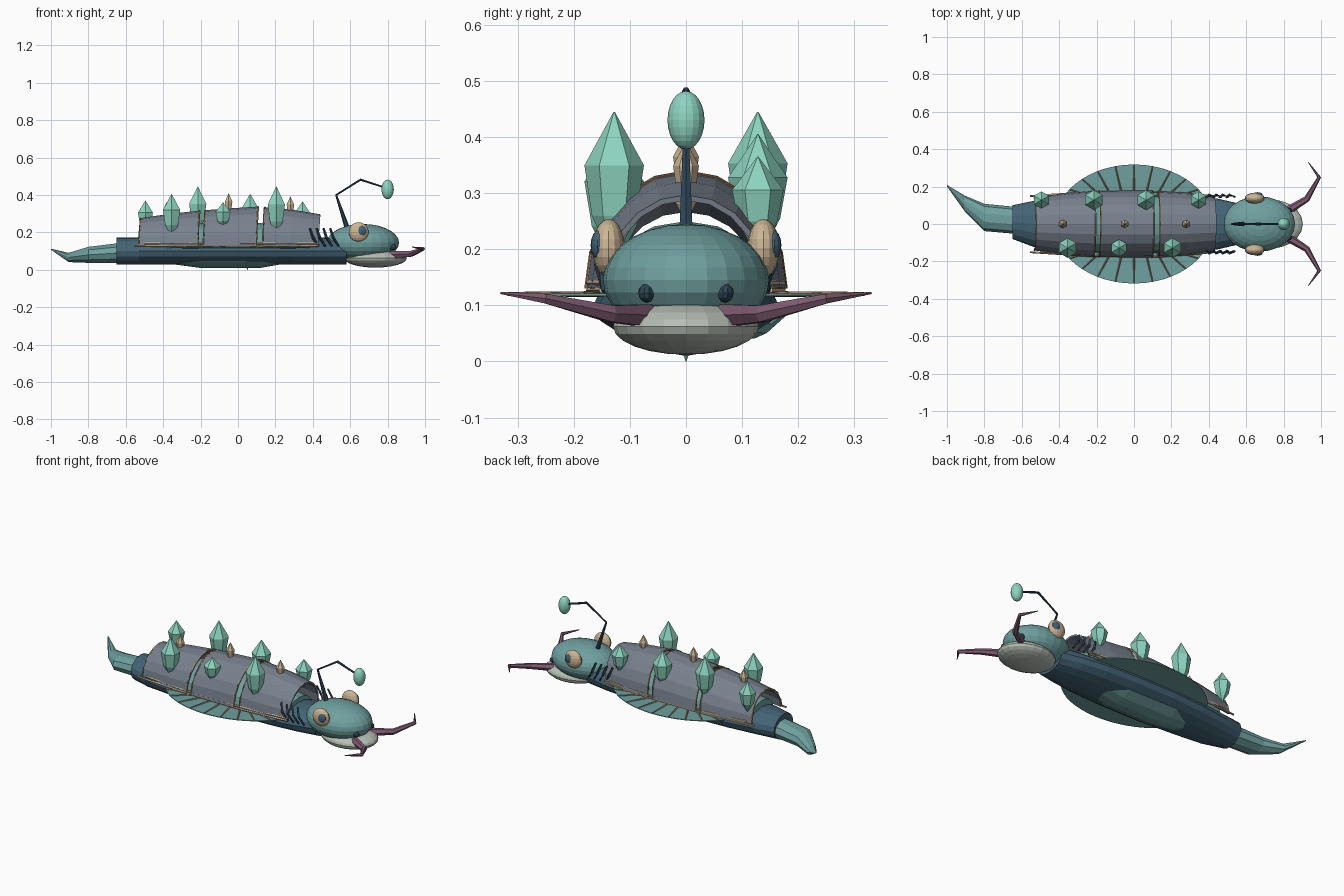
import bpy, bmesh, math
from mathutils import Vector, Matrix

if "Cube" in bpy.data.objects:
    bpy.data.objects.remove(bpy.data.objects["Cube"])


def material(name, r, g, b):
    m = bpy.data.materials.new(name)
    lin = [((c / 255 + 0.055) / 1.055) ** 2.4 for c in (r, g, b)]
    m.diffuse_color = (*lin, 1)
    m.use_nodes = True
    m.node_tree.nodes["Principled BSDF"].inputs["Base Color"].default_value = m.diffuse_color
    return m


SLATE = material("slate_blue", 68, 100, 118)
TEAL = material("teal_skin", 112, 160, 160)
MINT = material("mint_crystal", 142, 212, 192)
GREY = material("shell_grey", 120, 129, 142)
TAN = material("bone_tan", 205, 182, 150)
PALE = material("pale_jaw", 182, 190, 180)
MAUVE = material("mauve_barbel", 128, 92, 114)
NAVY = material("dark_navy", 46, 68, 86)
BROWN = material("rib_brown", 160, 132, 102)


def make(name, bm, mat):
    bmesh.ops.recalc_face_normals(bm, faces=bm.faces)
    me = bpy.data.meshes.new(name)
    bm.to_mesh(me)
    bm.free()
    me.materials.append(mat)
    ob = bpy.data.objects.new(name, me)
    bpy.context.collection.objects.link(ob)
    return ob


def loft(name, rings, mat, closed=True, caps=True):
    bm = bmesh.new()
    vs = [[bm.verts.new(p) for p in ring] for ring in rings]
    n = len(rings[0])
    for a, b in zip(vs, vs[1:]):
        for i in range(n if closed else n - 1):
            j = (i + 1) % n
            bm.faces.new((a[i], a[j], b[j], b[i]))
    if caps and closed:
        bm.faces.new(vs[0])
        bm.faces.new(vs[-1])
    return make(name, bm, mat)


def ring_x(x, y, z, ry, rz, n=16):
    return [(x, y + ry * math.cos(2 * math.pi * i / n), z + rz * math.sin(2 * math.pi * i / n))
            for i in range(n)]


def tube(name, path, radii, mat, n=6):
    pts = [Vector(p) for p in path]
    rings = []
    for i, p in enumerate(pts):
        d = (pts[min(i + 1, len(pts) - 1)] - pts[max(i - 1, 0)]).normalized()
        ref = Vector((0, 0, 1)) if abs(d.z) < 0.9 else Vector((0, 1, 0))
        u = d.cross(ref).normalized()
        v = u.cross(d)
        rings.append([p + radii[i] * (u * math.cos(2 * math.pi * k / n) + v * math.sin(2 * math.pi * k / n))
                      for k in range(n)])
    return loft(name, rings, mat)


def ball(name, c, r, mat, seg=20, rings=12):
    bm = bmesh.new()
    bmesh.ops.create_uvsphere(bm, u_segments=seg, v_segments=rings, radius=1,
                              matrix=Matrix.Translation(c) @ Matrix.Diagonal((*r, 1)))
    return make(name, bm, mat)


def crystal(name, x, y, z0, z1, r, mat):
    h = z1 - z0
    prof = [(0, 0.03), (0.3, 0.75), (0.64, 1), (1, 0.02)]
    loft(name, [[(x + r * w * math.sin(k * math.pi / 3), y + r * w * math.cos(k * math.pi / 3), z0 + h * t)
                 for k in range(6)] for t, w in prof], mat)


def interp(table, x):
    for (x0, *a), (x1, *b) in zip(table, table[1:]):
        if x <= x1:
            t = (x - x0) / (x1 - x0)
            return [p + (q - p) * t for p, q in zip(a, b)]
    return table[-1][1:]


# Long flattened body
BODY = [(-0.65, 0.09), (-0.53, 0.125), (-0.35, 0.15), (-0.15, 0.163), (0.1, 0.165), (0.3, 0.155),
        (0.45, 0.135), (0.58, 0.105)]
loft("body", [ring_x(x, 0.01 if x < -0.6 else 0, 0.1, w, 0.072) for x, w in BODY], SLATE)

# Soft back under the shell plates
loft("soft_back", [ring_x(x, 0, 0.13, w, h) for x, w, h in
                   [(-0.5, 0.11, 0.08), (-0.2, 0.148, 0.12), (0.12, 0.148, 0.12), (0.4, 0.12, 0.07)]], TEAL)

# Curved tail
loft("tail", [ring_x(*s, n=10) for s in
              [(-0.64, 0.02, 0.09, 0.072, 0.055), (-0.8, 0.035, 0.08, 0.073, 0.045),
               (-0.905, 0.11, 0.066, 0.042, 0.026), (-1.0, 0.205, 0.11, 0.004, 0.003)]], TEAL)

# Overlapping arched shell plates: x, half width, top height
SHELL = [(-0.53, 0.135, 0.27), (-0.36, 0.16, 0.295), (-0.2, 0.172, 0.312), (0.1, 0.174, 0.334),
         (0.28, 0.165, 0.318), (0.44, 0.142, 0.292)]


def arch(x, grow=0.0, n=10):
    w, top = interp(SHELL, x)
    return [(x - 0.012 * (1 - math.sin(math.pi * i / n)), (w + grow) * math.cos(math.pi * i / n),
             0.13 + (top + grow - 0.13) * math.sin(math.pi * i / n)) for i in range(n + 1)]


for k, (a, b) in enumerate([(-0.52, -0.205), (-0.175, 0.108), (0.142, 0.44)]):
    plate = loft(f"shell_plate_{k}", [arch(a + (b - a) * t / 2) for t in range(3)], GREY, closed=False)
    sol = plate.modifiers.new("thickness", "SOLIDIFY")
    sol.thickness = 0.01
    sol.offset = 0
    # Bone trim along the plate edge
    for e in ((a, b) if k < 2 else (a,)):
        tube(f"shell_trim_{k}", arch(e, 0.003), [0.005] * 11, BROWN, 5)

# Crystals in two staggered rows
for k, (x, z0, z1) in enumerate([(-0.495, 0.19, 0.37), (-0.355, 0.17, 0.405), (-0.215, 0.19, 0.445),
                                 (-0.08, 0.22, 0.36), (0.065, 0.19, 0.405), (0.205, 0.18, 0.445),
                                 (0.345, 0.2, 0.365)]):
    r = 0.053 if z1 > 0.4 else 0.046
    crystal(f"crystal_{k}", x, 0.128 if k % 2 == 0 else -0.128, z0, z1, r, MINT)

# Spine knobs
for x, top in [(-0.38, 0.365), (-0.05, 0.408), (0.28, 0.392)]:
    crystal("spine_knob", x, 0, top - 0.12, top, 0.023, TAN)

# Head, lower jaw and belly spike
ball("head", (0.668, 0, 0.145), (0.193, 0.148, 0.1), TEAL, 24, 14)
ball("lower_jaw", (0.735, 0, 0.062), (0.168, 0.13, 0.05), PALE, 20, 12)
tube("belly_spike", [(0.05, 0, 0.04), (0.05, 0, 0)], [0.016, 0.001], MINT)

# Head stalk with its lure
tube("lure_stalk", [(0.585, 0, 0.22), (0.525, 0, 0.4), (0.655, 0, 0.482), (0.8, 0, 0.435)],
     [0.014, 0.006, 0.007, 0.005], NAVY)
ball("lure", (0.8, 0, 0.43), (0.033, 0.033, 0.052), MINT, 16, 12)

for s in (1, -1):
    # Eyes and nostrils
    ball("eye", (0.645, s * 0.138, 0.202), (0.053, 0.029, 0.052), TAN, 16, 10)
    ball("pupil", (0.66, s * 0.154, 0.207), (0.028, 0.016, 0.028), SLATE, 14, 8)
    ball("nostril", (0.825, s * 0.07, 0.122), (0.022, 0.015, 0.017), NAVY, 10, 6)

    # Hooked barbels
    tube("barbel", [(0.82, s * 0.07, 0.082), (0.925, s * 0.135, 0.085), (0.99, s * 0.25, 0.112),
                    (0.932, s * 0.33, 0.122)], [0.023, 0.017, 0.01, 0.002], MAUVE)

    # Slanted gill blades
    for k in range(4):
        x = 0.385 + 0.036 * k
        tube("gill_blade", [(x, s * 0.142, 0.222), (x + 0.016, s * 0.156, 0.172), (x + 0.046, s * 0.145, 0.125)],
             [0.006, 0.008, 0.006], NAVY, 4)

    # Bone rails beside the shell
    for z, x0, y in [(0.127, -0.555, 0.15), (0.14, -0.5, 0.146)]:
        tube("side_rail", [(x0, s * y, z), (-0.25, s * 0.17, z), (0.15, s * 0.173, z), (0.43, s * 0.15, z)],
             [0.0055] * 4, TAN, 5)

    # Fan fin with radial ribs
    n = 20
    edge = []
    for i in range(n + 1):
        t = math.radians(22 + 136 * i / n)
        edge.append((0.425 * math.cos(t), s * 0.318 * math.sin(t)))
    rows = [[(x * f, y * f if f == 1 else s * 0.13, z) for x, y in edge]
            for f, z in ((0.72, 0.118), (1, 0.121))]
    fin = loft("side_fin", rows, TEAL, closed=False)
    fin.modifiers.new("thickness", "SOLIDIFY").thickness = 0.004
    for i in range(2, n, 2):
        x, y = edge[i]
        tube("fin_rib", [(x * 0.6, s * 0.14, 0.12), (x, y, 0.121)], [0.0055, 0.003], BROWN, 4)
